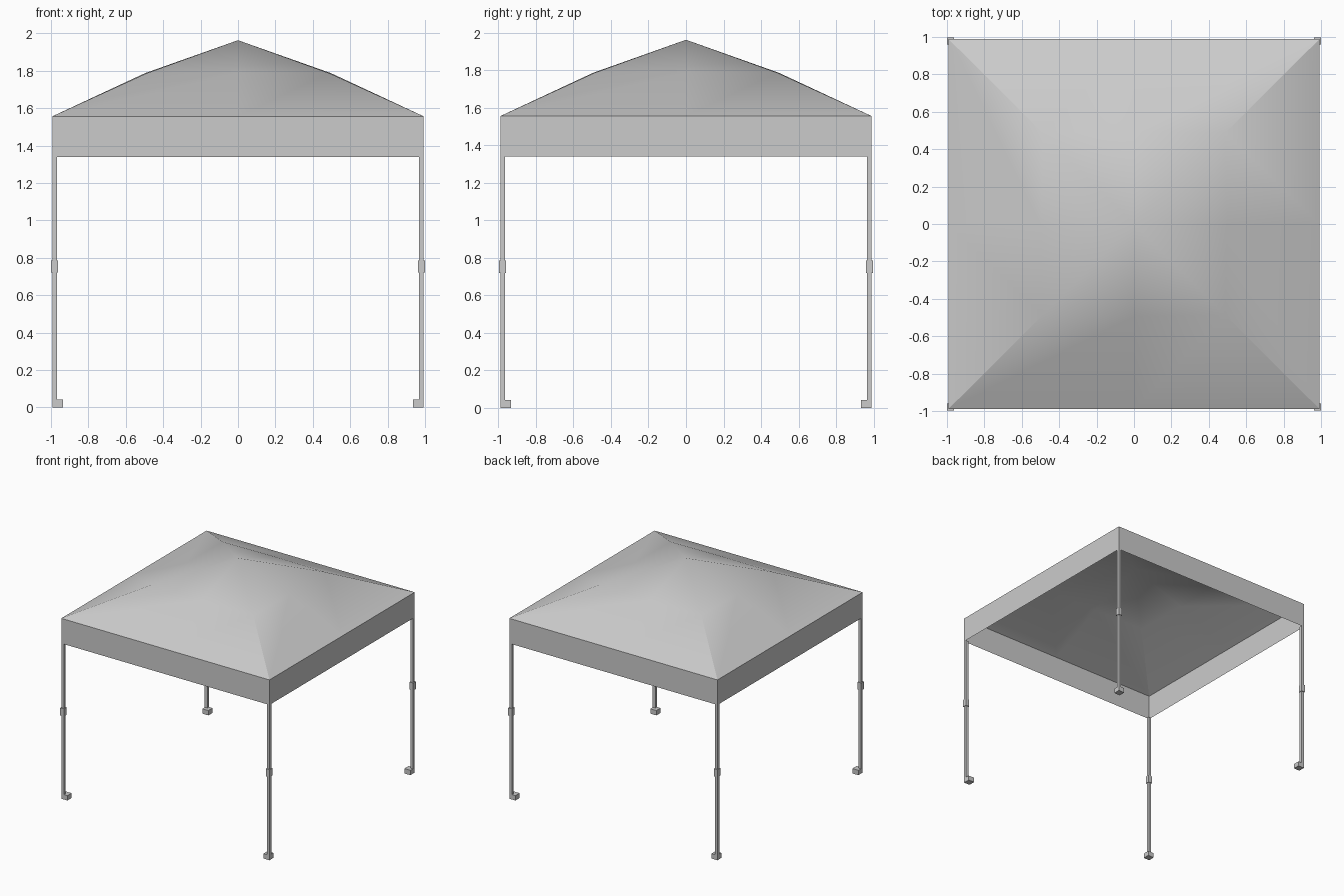
import bpy
import math

if "Cube" in bpy.data.objects:
    bpy.data.objects.remove(bpy.data.objects["Cube"])

HX, HY = 0.993, 0.99          # half width and half depth
EAVE, HEM, APEX = 1.556, 1.34, 1.963


def mesh_object(name, verts, faces):
    mesh = bpy.data.meshes.new(name)
    mesh.from_pydata(verts, [], faces)
    mesh.update()
    obj = bpy.data.objects.new(name, mesh)
    bpy.context.collection.objects.link(obj)
    return obj


def ring(cx, cy, mx, my, z):
    """Eight points counter-clockwise: four corners and four side middles."""
    return [(-cx, -cy, z), (0, -my, z), (cx, -cy, z), (mx, 0, z),
            (cx, cy, z), (0, my, z), (-cx, cy, z), (-mx, 0, z)]


def box(name, lo, hi):
    bpy.ops.mesh.primitive_cube_add(size=1)
    obj = bpy.context.object
    obj.name = name
    obj.location = [(a + b) / 2 for a, b in zip(lo, hi)]
    obj.scale = [abs(b - a) for a, b in zip(lo, hi)]
    return obj


# Roof: two-slope fabric pyramid, steeper towards the eaves
verts = (ring(HX, HY, HX, HY, EAVE) + ring(0.487, 0.487, 0.497, 0.495, 1.787)
         + [(0, 0, APEX)])
faces = []
for i in range(8):
    j = (i + 1) % 8
    faces += [(i, j, 8 + j, 8 + i), (8 + i, 8 + j, 16)]
roof = mesh_object("canopy_roof", verts, faces)
bpy.ops.object.select_all(action='DESELECT')
roof.select_set(True)
bpy.context.view_layer.objects.active = roof
bpy.ops.object.shade_smooth_by_angle(angle=math.radians(30))

# Valance: flat fabric band hanging from the eaves
corners = [(-HX, -HY), (HX, -HY), (HX, HY), (-HX, HY)]
verts = [(x, y, z) for z in (HEM, EAVE) for x, y in corners]
faces = [(i, (i + 1) % 4, 4 + (i + 1) % 4, 4 + i) for i in range(4)]
mesh_object("valance", verts, faces)

# Legs, sliding collars and feet at each corner
for sx, side in ((-1, "left"), (1, "right")):
    for sy, end in ((-1, "front"), (1, "back")):
        def corner_box(part, inner, outer, z0, z1):
            box(f"{end}_{side}_{part}",
                (sx * (HX - inner), sy * (HY - inner), z0),
                (sx * (HX + outer), sy * (HY + outer), z1))
        corner_box("leg", 0.025, 0, 0.0, HEM)
        corner_box("collar", 0.03, 0.006, 0.72, 0.785)
        corner_box("foot", 0.058, -0.001, 0.0, 0.042)
